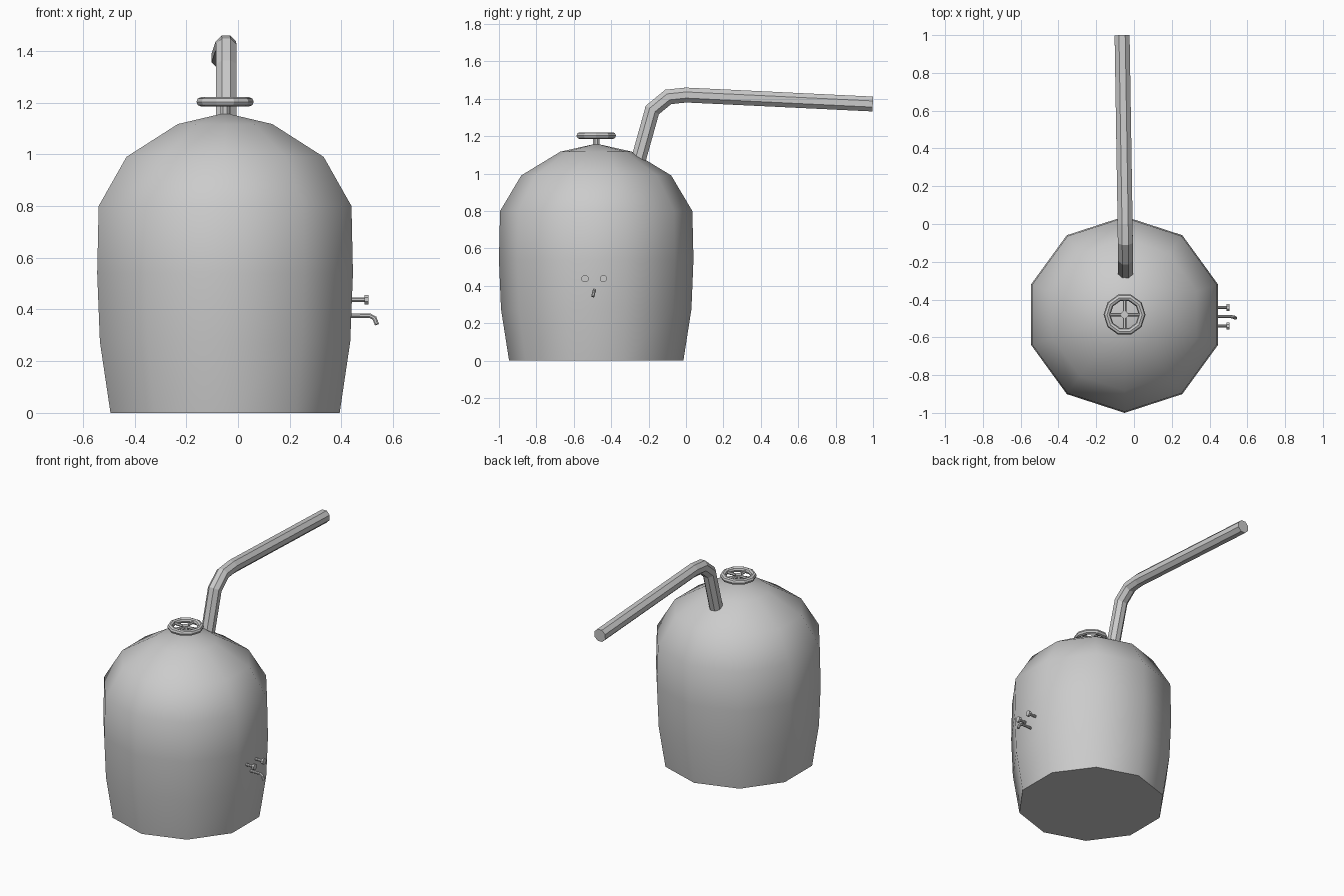
import bpy, bmesh
from math import pi, cos, sin, radians
from mathutils import Vector

if "Cube" in bpy.data.objects:
    bpy.data.objects.remove(bpy.data.objects["Cube"])

CX, CY = -0.05, -0.48


def make_object(name, bm):
    bmesh.ops.recalc_face_normals(bm, faces=bm.faces)
    mesh = bpy.data.meshes.new(name)
    bm.to_mesh(mesh)
    bm.free()
    ob = bpy.data.objects.new(name, mesh)
    bpy.context.collection.objects.link(ob)
    return ob


def tube(name, path, radius, sides=8, ref=(1, 0, 0)):
    """Capped tube with mitred bends along a path; ref lies across the bend plane."""
    pts = [Vector(p) for p in path]
    bm = bmesh.new()
    rings = []
    for i, p in enumerate(pts):
        d_in = (p - pts[i - 1]).normalized() if i else (pts[1] - p).normalized()
        d_out = (pts[i + 1] - p).normalized() if i < len(pts) - 1 else d_in
        t = (d_in + d_out).normalized()
        n = t.cross(Vector(ref)).normalized()
        b = n.cross(t)
        miter = 1 / t.dot(d_in)
        rings.append([bm.verts.new(p + radius * (n * cos(a) * miter + b * sin(a)))
                      for a in ((k + 0.5) * 2 * pi / sides for k in range(sides))])
    for r0, r1 in zip(rings, rings[1:]):
        for k in range(sides):
            j = (k + 1) % sides
            bm.faces.new((r0[k], r0[j], r1[j], r1[k]))
    bm.faces.new(rings[0])
    bm.faces.new(rings[-1])
    return make_object(name, bm)


# Tank: ten-sided lathe of a (radius, height) profile with a pointed dome
profile = [(0.466, 0), (0.509, 0.275), (0.52, 0.54), (0.514, 0.80),
           (0.401, 0.99), (0.192, 1.117)]
bm = bmesh.new()
rings = [[bm.verts.new((CX + r * cos(a), CY + r * sin(a), z))
          for a in (pi / 2 + k * pi / 5 for k in range(10))] for r, z in profile]
apex = bm.verts.new((CX, CY, 1.16))
for k in range(10):
    j = (k + 1) % 10
    for r0, r1 in zip(rings, rings[1:]):
        bm.faces.new((r0[k], r0[j], r1[j], r1[k]))
    bm.faces.new((rings[-1][k], rings[-1][j], apex))
bm.faces.new(rings[0])
tank = make_object("tank", bm)
bpy.context.view_layer.objects.active = tank
tank.select_set(True)
bpy.ops.object.shade_smooth_by_angle(angle=radians(60))

# Outlet pipe rising from the dome and running to the back
tube("outlet_pipe", [(-0.045, -0.264, 1.04), (-0.045, -0.18, 1.34), (-0.046, -0.095, 1.41),
                     (-0.047, 0, 1.42), (-0.063, 0.998, 1.372)], 0.043)

# Hatch wheel on top: rim, cross spokes and stem
bpy.ops.mesh.primitive_torus_add(major_segments=10, minor_segments=8, major_radius=0.093,
                                 minor_radius=0.018, location=(CX, CY, 1.203))
bpy.context.object.name = "wheel_rim"
tube("wheel_spoke_x", [(CX - 0.09, CY, 1.203), (CX + 0.09, CY, 1.203)], 0.009, 6, (0, 1, 0))
tube("wheel_spoke_y", [(CX, CY - 0.09, 1.203), (CX, CY + 0.09, 1.203)], 0.009, 6)
tube("wheel_stem", [(CX, CY, 1.13), (CX, CY, 1.212)], 0.02)

# Pair of valve knobs on the right side
for side, y in (("front", -0.54), ("back", -0.442)):
    tube(f"valve_shaft_{side}", [(0.42, y, 0.438), (0.495, y, 0.438)], 0.009, 8, (0, 1, 0))
    tube(f"valve_knob_{side}", [(0.49, y, 0.438), (0.505, y, 0.438)], 0.02, 8, (0, 1, 0))

# Curved tap spout below the knobs
tube("tap_spout", [(0.42, -0.49, 0.376), (0.51, -0.49, 0.376), (0.528, -0.493, 0.366),
                   (0.537, -0.498, 0.342)], 0.009, 8, (0, 1, 0))
